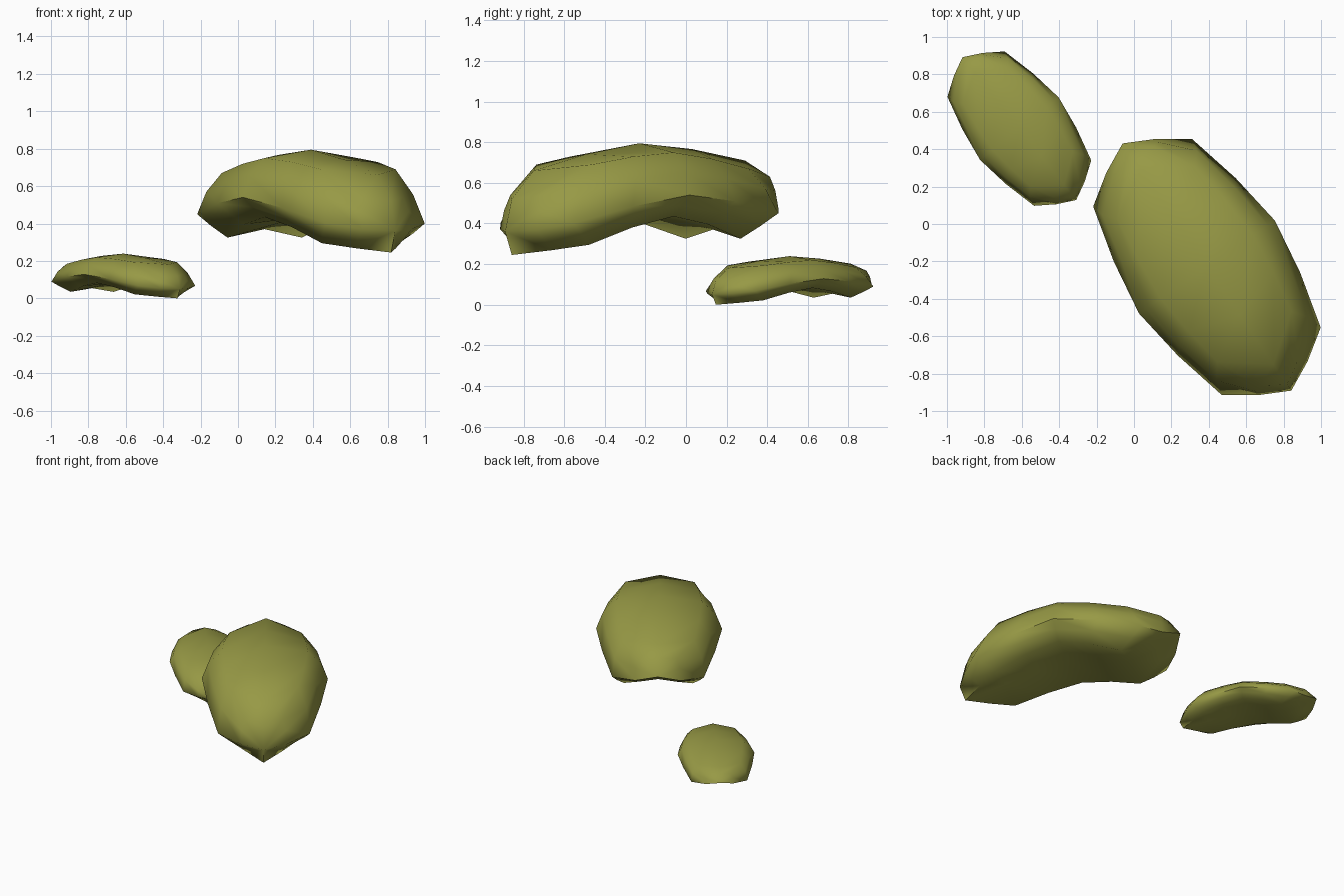
import bpy, bmesh, math
from mathutils import Vector

if "Cube" in bpy.data.objects:
    bpy.data.objects.remove(bpy.data.objects["Cube"])

# Half cross-sections of an arched bean: (along, across, height) from
# underside centre, lower corner, widest side, shoulder, ridge
CAP_A = [(-.62, 0, .44), (-.63, .13, .425), (-.72, .16, .475), (-.69, .13, .63), (-.72, 0, .65)]
END_A = [(-.44, 0, .37), (-.44, .24, .325), (-.61, .32, .45), (-.48, .25, .67), (-.63, 0, .71)]
MIDDLE = [(0, 0, .44), (0, .30, .435), (0, .44, .54), (0, .30, .75), (0, 0, .795)]
END_B = [(.47, 0, .33), (.47, .25, .295), (.61, .32, .40), (.45, .24, .69), (.63, 0, .66)]
CAP_B = [(.76, 0, .245), (.615, .13, .268), (.72, .16, .37), (.68, .13, .54), (.76, 0, .52)]
TIP_A, TIP_B = (-.80, 0, .54), (.80, 0, .36)
BASE_Z = .245


def between(first, mid, last):
    """Gently bulged section halfway between first and mid."""
    out = []
    for p, q, r in zip(first, mid, last):
        p, q, r = Vector(p), Vector(q), Vector(r)
        line = (p + q) / 2
        curve = p * .375 + q * .75 - r * .125
        out.append((line + curve) / 2)
    return out


def full_ring(half):
    """Add rounded side midpoints and mirror the half section."""
    h = [Vector(p) for p in half]
    low = (h[1] + h[2]) / 2
    high = (h[2] + h[3]) / 2
    low.y *= 1.03
    high.y *= 1.07
    high.z += .01
    side = [h[0], h[1], low, h[2], high, h[3], h[4]]
    return side + [Vector((p.x, -p.y, p.z)) for p in side[-2:0:-1]]


def bean_mesh():
    halves = [CAP_A, END_A, between(END_A, MIDDLE, END_B), MIDDLE,
              between(END_B, MIDDLE, END_A), END_B, CAP_B]
    drop = Vector((0, 0, BASE_Z))
    bm = bmesh.new()
    rings = [[bm.verts.new(p - drop) for p in full_ring(h)] for h in halves]
    n = len(rings[0])
    for a, b in zip(rings, rings[1:]):
        for i in range(n):
            j = (i + 1) % n
            bm.faces.new((a[i], a[j], b[j], b[i]))
    for ring, tip in ((rings[0], TIP_A), (rings[-1], TIP_B)):
        v = bm.verts.new(Vector(tip) - drop)
        for i in range(n):
            bm.faces.new((ring[i], ring[(i + 1) % n], v))
    bmesh.ops.recalc_face_normals(bm, faces=bm.faces)
    mesh = bpy.data.meshes.new("bean")
    bm.to_mesh(mesh)
    bm.free()
    return mesh


olive = bpy.data.materials.new("olive")
olive.diffuse_color = (.31, .32, .06, 1)
olive.use_nodes = True
olive.node_tree.nodes["Principled BSDF"].inputs["Base Color"].default_value = olive.diffuse_color


def add_bean(name, location, turn, scale):
    mesh = bean_mesh()
    mesh.materials.append(olive)
    obj = bpy.data.objects.new(name, mesh)
    bpy.context.collection.objects.link(obj)
    obj.location, obj.scale = location, scale
    obj.rotation_euler.z = math.radians(turn)
    bpy.ops.object.select_all(action='DESELECT')
    obj.select_set(True)
    bpy.context.view_layer.objects.active = obj
    bpy.ops.object.shade_smooth_by_angle(angle=math.radians(60))


# Large raised pad and small low pad
add_bean("large_pad", (.39, -.23, BASE_Z), -55.7, (1, 1, 1))
add_bean("small_pad", (-.613, .51, 0), -51.5, (.61, .61, .435))
